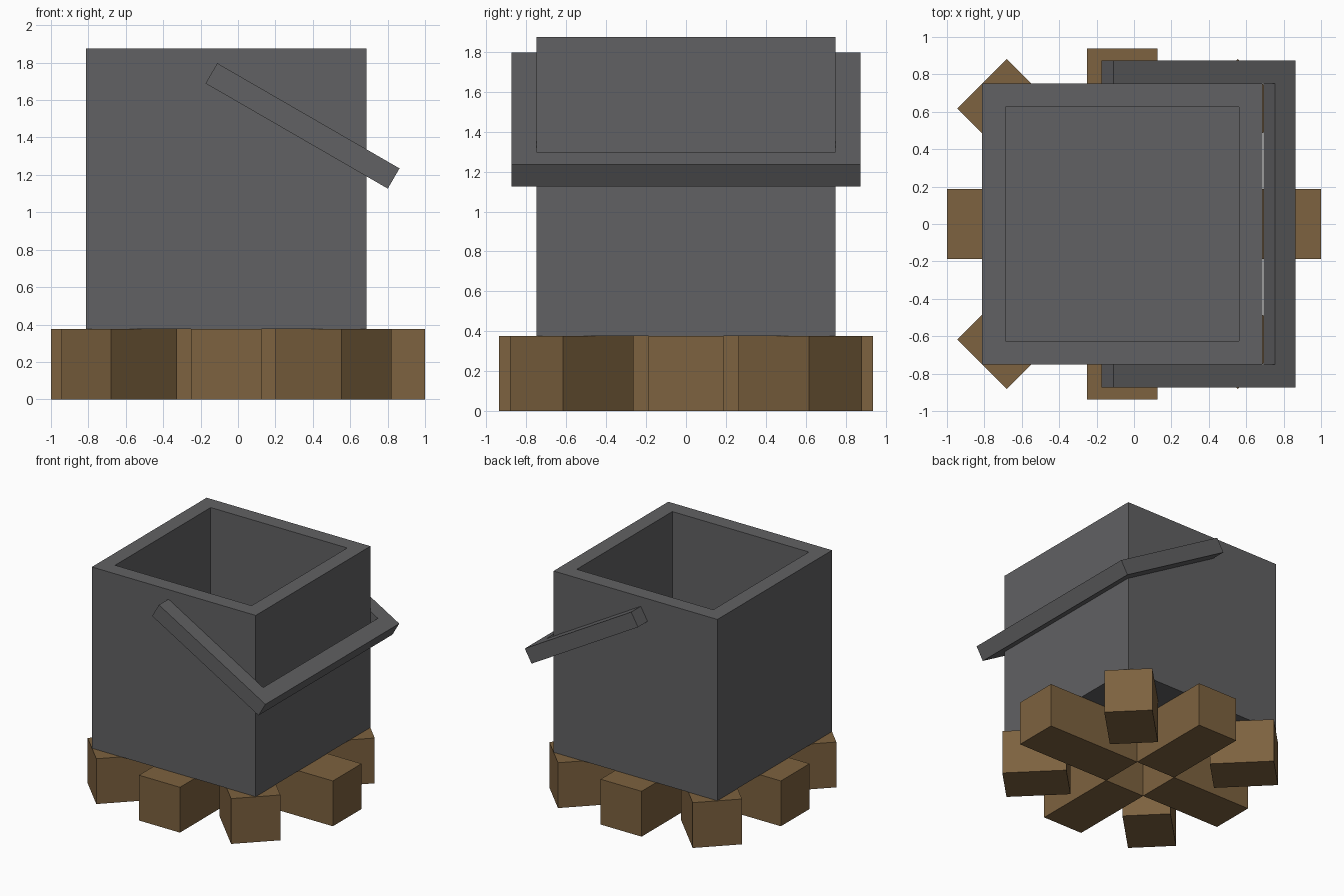
import bpy, bmesh, math
from mathutils import Matrix, Vector

if "Cube" in bpy.data.objects:
    bpy.data.objects.remove(bpy.data.objects["Cube"])

CX = -0.0625  # shared axis of pot and fire


def material(name, rgb):
    m = bpy.data.materials.new(name)
    m.diffuse_color = (*rgb, 1)
    m.use_nodes = True
    m.node_tree.nodes["Principled BSDF"].inputs["Base Color"].default_value = m.diffuse_color
    return m


iron = material("dark_iron", (0.12, 0.12, 0.125))
wood = material("brown_wood", (0.205, 0.122, 0.05))


def finish(name, bm, mat):
    bmesh.ops.recalc_face_normals(bm, faces=bm.faces)
    me = bpy.data.meshes.new(name)
    bm.to_mesh(me)
    bm.free()
    me.materials.append(mat)
    ob = bpy.data.objects.new(name, me)
    bpy.context.collection.objects.link(ob)
    return ob


def log(name, inner, outer, angle):
    """Square log running outward from the fire's axis."""
    bm = bmesh.new()
    xf = (Matrix.Translation((CX, 0, 0.1875)) @ Matrix.Rotation(angle, 4, 'Z')
          @ Matrix.Translation(((inner + outer) / 2, 0, 0))
          @ Matrix.Diagonal((outer - inner, 0.375, 0.375, 1)))
    bmesh.ops.create_cube(bm, size=1, matrix=xf)
    return finish(name, bm, wood)


# Four long logs whose corners meet around an open square centre
for name, reach, turn in (("right", 1.0625, 0), ("back", 0.9375, 90),
                          ("left", 0.9375, 180), ("front", 0.9375, 270)):
    log(f"long_log_{name}", 0.1875, reach, math.radians(turn))

# Short logs set diagonally between them
for i in range(4):
    log(f"short_log_{i + 1}", 0.56, 1.06, math.radians(45 + 90 * i))

# Square pot: inset the top face and push it down to hollow it
bm = bmesh.new()
bmesh.ops.create_cube(bm, size=1.5, matrix=Matrix.Translation((CX, 0, 1.126)))
bm.normal_update()
top = max(bm.faces, key=lambda f: f.calc_center_median().z)
bmesh.ops.inset_region(bm, faces=[top], thickness=0.125, use_even_offset=True)
well = bmesh.ops.extrude_face_region(bm, geom=[top])
bmesh.ops.translate(bm, vec=(0, 0, -1.375),
                    verts=[v for v in well["geom"] if isinstance(v, bmesh.types.BMVert)])
if top.is_valid:
    bmesh.ops.delete(bm, geom=[top], context='FACES_ONLY')
finish("pot", bm, iron)

# Swung-down handle: U outline extruded, then tilted
L, W, T = 0.5625, 0.875, 0.125
outline = [(-L, -W), (L, -W), (L, W), (-L, W),
           (-L, W - T), (L - T, W - T), (L - T, T - W), (-L, T - W)]
bm = bmesh.new()
face = bm.faces.new([bm.verts.new((x, y, -T / 2)) for x, y in outline])
ext = bmesh.ops.extrude_face_region(bm, geom=[face])
bmesh.ops.translate(bm, vec=(0, 0, T),
                    verts=[v for v in ext["geom"] if isinstance(v, bmesh.types.BMVert)])
if not face.is_valid or len(bm.faces) < 10:  # keep the underside closed
    bm.faces.new([v for v in bm.verts if v.co.z < 0])
bm.transform(Matrix.Translation(Vector((0.345, 0, 1.462)))
             @ Matrix.Rotation(math.radians(30), 4, 'Y'))
finish("handle", bm, iron)
